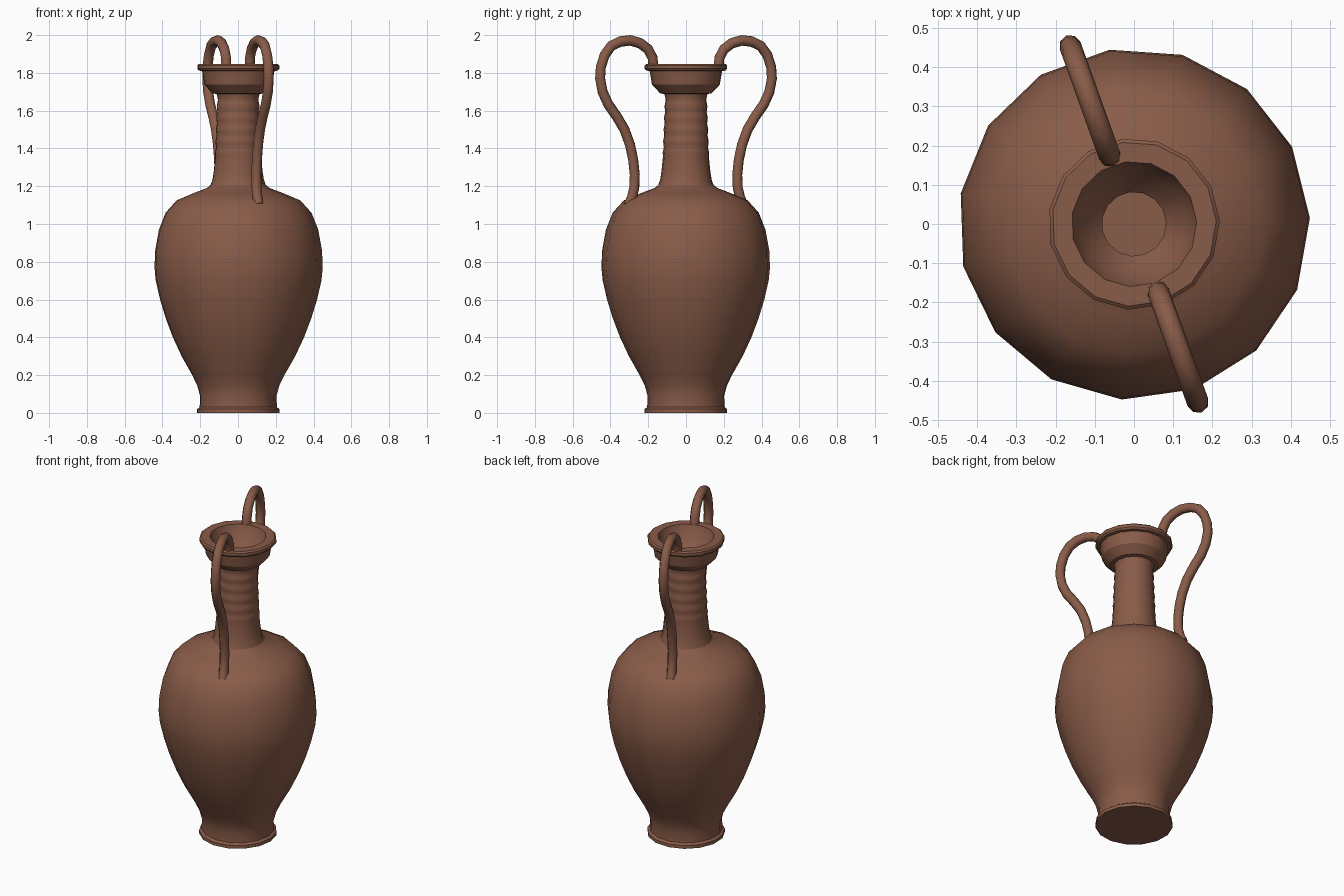
import bpy, bmesh, math

cube = bpy.data.objects.get("Cube")
if cube:
    bpy.data.objects.remove(cube, do_unlink=True)

SIDES = 15
TURN = math.radians(2)
HANDLE_ANGLE = math.radians(-70.3)

clay = bpy.data.materials.new("brown clay")
clay.use_nodes = True
COLOUR = (0.25, 0.106, 0.065, 1)
clay.diffuse_color = COLOUR
shader = clay.node_tree.nodes["Principled BSDF"]
shader.inputs["Base Color"].default_value = COLOUR
shader.inputs["Roughness"].default_value = 0.8


def smooth(obj, degrees):
    bpy.ops.object.select_all(action='DESELECT')
    obj.select_set(True)
    bpy.context.view_layer.objects.active = obj
    bpy.ops.object.shade_smooth_by_angle(angle=math.radians(degrees))


def lathe(name, profile):
    """Turn a (radius, height) profile about z and close both ends."""
    bm = bmesh.new()
    rings = []
    for r, z in profile:
        rings.append([bm.verts.new((r * math.cos(TURN + math.tau * i / SIDES),
                                    r * math.sin(TURN + math.tau * i / SIDES), z))
                      for i in range(SIDES)])
    for low, high in zip(rings, rings[1:]):
        for i in range(SIDES):
            j = (i + 1) % SIDES
            bm.faces.new((low[i], low[j], high[j], high[i]))
    bm.faces.new(rings[0][::-1])
    bm.faces.new(rings[-1])
    bmesh.ops.recalc_face_normals(bm, faces=bm.faces)
    mesh = bpy.data.meshes.new(name)
    bm.to_mesh(mesh)
    bm.free()
    mesh.materials.append(clay)
    obj = bpy.data.objects.new(name, mesh)
    bpy.context.collection.objects.link(obj)
    smooth(obj, 31)


def handle(name, path, angle):
    """Sweep a round tube along a path in an upright radial plane."""
    curve = bpy.data.curves.new(name, 'CURVE')
    curve.dimensions = '3D'
    curve.bevel_depth = 0.028
    curve.bevel_resolution = 2
    curve.use_fill_caps = True
    spline = curve.splines.new('POLY')
    spline.points.add(len(path) - 1)
    for point, (r, z) in zip(spline.points, path):
        point.co = (r * math.cos(angle), r * math.sin(angle), z, 1)
    curve.materials.append(clay)
    obj = bpy.data.objects.new(name, curve)
    bpy.context.collection.objects.link(obj)
    bpy.ops.object.select_all(action='DESELECT')
    obj.select_set(True)
    bpy.context.view_layer.objects.active = obj
    bpy.ops.object.convert(target='MESH')
    smooth(bpy.context.object, 50)


# Foot and belly
foot = [(0.22, 0), (0.22, 0.02), (0.206, 0.03)]
belly = [(0.204, 0.09), (0.219, 0.145), (0.246, 0.2), (0.303, 0.3), (0.35, 0.4),
         (0.388, 0.5), (0.419, 0.6), (0.442, 0.7), (0.449, 0.77), (0.445, 0.86),
         (0.425, 0.97), (0.389, 1.06), (0.33, 1.125), (0.235, 1.165), (0.168, 1.19)]

# Neck with soft throwing ridges
neck = [(0.147, 1.207), (0.137, 1.235), (0.13, 1.28), (0.126, 1.32)]
for k in range(21):
    ridge = 0.0025 * math.sin(math.tau * k / 4)
    neck.append((0.122 - 0.0006 * k + ridge, 1.36 + 0.0155 * k))

# Cup, lip and hollow throat
cup = [(0.115, 1.688), (0.137, 1.692), (0.181, 1.738), (0.193, 1.81)]
lip = [(0.211, 1.812), (0.219, 1.822), (0.219, 1.84), (0.21, 1.848), (0.16, 1.848)]
throat = [(0.137, 1.775), (0.082, 1.715), (0.082, 1.22)]
lathe("vase_body", foot + belly + neck + cup + lip + throat)

# Pair of looping handles
loop = [(0.183, 1.83), (0.188, 1.88), (0.213, 1.925), (0.258, 1.957), (0.313, 1.972),
        (0.37, 1.966), (0.421, 1.942), (0.458, 1.893), (0.479, 1.83), (0.483, 1.77),
        (0.469, 1.70), (0.438, 1.635), (0.39, 1.57), (0.346, 1.50), (0.315, 1.42),
        (0.297, 1.34), (0.288, 1.26), (0.291, 1.19), (0.304, 1.14), (0.322, 1.10)]
handle("front_handle", loop, HANDLE_ANGLE)
handle("back_handle", loop, HANDLE_ANGLE + math.pi)
